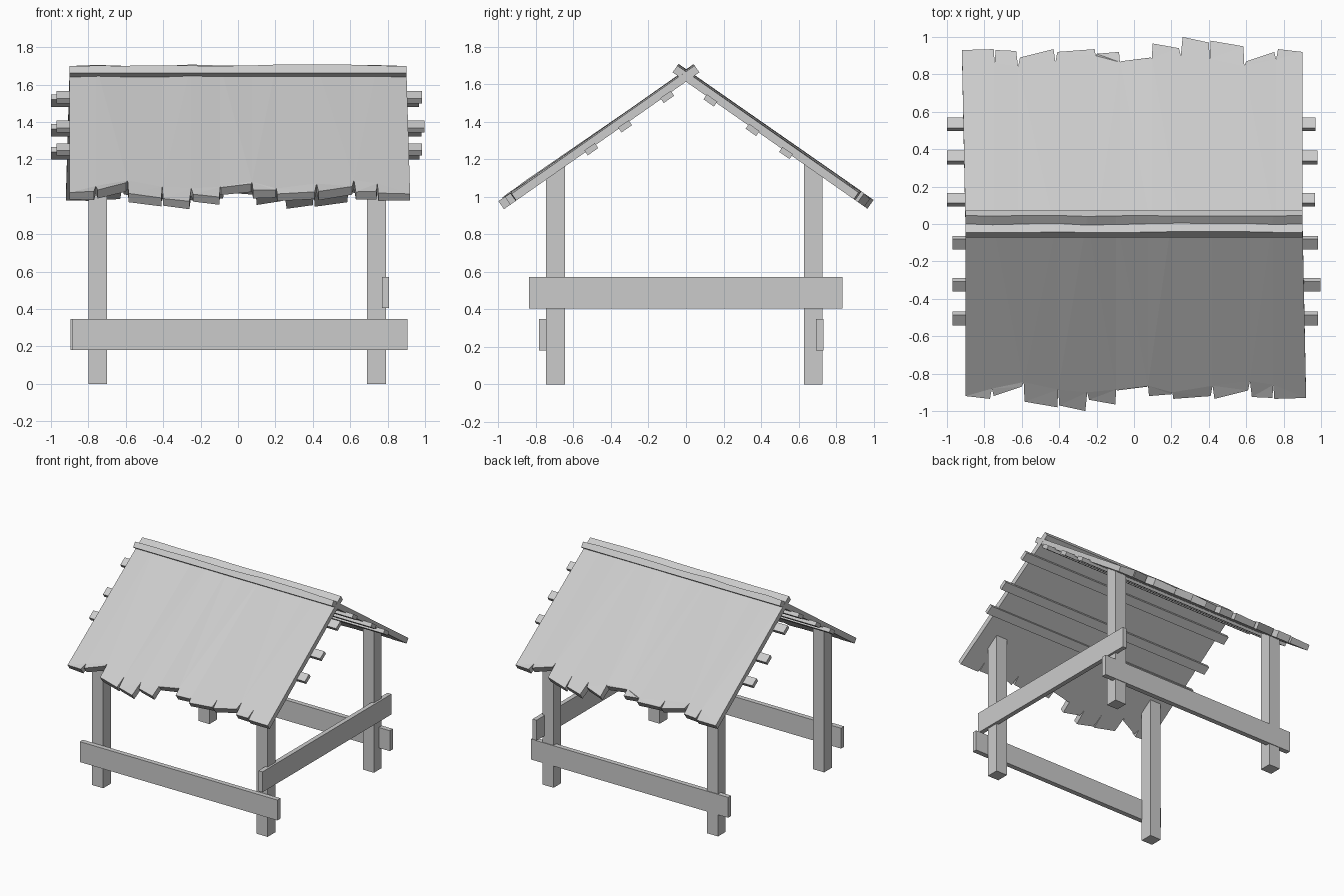
import bpy, bmesh, math, random
from mathutils import Matrix

if "Cube" in bpy.data.objects:
    bpy.data.objects.remove(bpy.data.objects["Cube"])

random.seed(4)
A = math.radians(35)
C, S = math.cos(A), math.sin(A)
RIDGE = 1.613            # height where the two roof undersides meet


def finish(name, bm):
    bmesh.ops.recalc_face_normals(bm, faces=bm.faces)
    me = bpy.data.meshes.new(name)
    bm.to_mesh(me)
    bm.free()
    ob = bpy.data.objects.new(name, me)
    bpy.context.collection.objects.link(ob)
    return ob


def box(name, x, y, z, tilt=0.0, slope_top=False):
    """Box from (min, max) ranges; optional tilt about x, or top cut to the roof slope."""
    bm = bmesh.new()
    bmesh.ops.create_cube(bm, size=1)
    size = [b - a for a, b in (x, y, z)]
    mid = [(a + b) / 2 for a, b in (x, y, z)]
    bmesh.ops.transform(bm, verts=bm.verts, matrix=Matrix.Translation(mid)
                        @ Matrix.Rotation(tilt, 4, 'X') @ Matrix.Diagonal((*size, 1)))
    if slope_top:
        for v in bm.verts:
            if v.co.z > mid[2]:
                v.co.z = RIDGE + 0.005 - abs(v.co.y) * S / C
    return finish(name, bm)


# Corner posts, tops cut to the roof slope
for xn, x in (("left", (-.80, -.70)), ("right", (.69, .79))):
    for yn, y in (("front", (-.745, -.645)), ("back", (.63, .728))):
        box(f"{yn}_{xn}_post", x, y, (0, 1.1), slope_top=True)

# Rails on three sides
box("front_rail", (-.885, .905), (-.783, -.743), (.18, .347))
box("back_rail", (-.895, .89), (.693, .733), (.18, .347))
box("right_rail", (.77, .807), (-.837, .833), (.405, .572))

# Roof battens under both slopes: x start, x end, y, z
battens = [(-.97, .985, -.10, 1.532), (-.97, .998, -.325, 1.375), (-.97, .985, -.505, 1.253),
           (-1.0, .968, .13, 1.513), (-1.0, .98, .355, 1.356), (-1.0, .97, .533, 1.233)]
for i, (x0, x1, y, z) in enumerate(battens):
    box(f"roof_batten_{i + 1}", (x0, x1), (y - .034, y + .034), (z - .016, z + .016),
        tilt=A if y < 0 else -A)

# Ragged plank ends at the eave: left x, left y, right x, right y
tips = [(-.92, .93, -.75, .935), (-.74, .93, -.63, .925), (-.61, .89, -.43, .935),
        (-.41, .92, -.21, .935), (-.20, .91, -.08, .92), (-.07, .87, .09, .89),
        (.10, .965, .24, .94), (.26, 1.0, .40, .97), (.41, .98, .585, .95),
        (.60, .87, .75, .92), (.77, .935, .90, .92)]
# Notches between the planks: x, y
notches = [(-.745, .86), (-.62, .84), (-.42, .865), (-.205, .90), (-.075, .865), (.095, .885),
           (.25, .90), (.405, .885), (.59, .845), (.76, .88)]


def roof_slope(name, turn):
    """Slab of joined planks crossing over the ridge, slightly uneven on top."""
    bm = bmesh.new()

    def pair(x, y, h):
        s = -.087 if y is None else (y - h * S) / C
        return [bm.verts.new((x, s * C + t * S, RIDGE - s * S + t * C)) for t in (0, h)]

    def uneven():
        return random.uniform(.046, .059)

    seam_x = [-.90] + [n[0] for n in notches] + [.90]
    edge = (0, len(tips))
    ridge = [pair(x, None, .044 if i in edge else random.uniform(.044, .056))
             for i, x in enumerate(seam_x)]
    apex = [None] + [pair(x, y, uneven()) for x, y in notches] + [None]
    for i, (xl, yl, xr, yr) in enumerate(tips):
        tl = pair(xl, yl, .044 if i == 0 else uneven())
        tr = pair(xr, yr, .044 if i == len(tips) - 1 else uneven())
        loop = [p for p in (ridge[i], ridge[i + 1], apex[i + 1], tr, tl, apex[i]) if p]
        bm.faces.new([p[0] for p in loop])
        bm.faces.new([p[1] for p in loop])
        for a, b in zip(loop, loop[1:] + loop[:1]):
            # no wall on the inner seams between ridge and notch
            seam = (a in ridge and b in apex) or (a in apex and b in ridge)
            if not seam:
                bm.faces.new((a[0], b[0], b[1], a[1]))
    bmesh.ops.triangulate(bm, faces=[f for f in bm.faces if len(f.verts) > 4])
    bmesh.ops.rotate(bm, verts=bm.verts, cent=(0, 0, 0), matrix=Matrix.Rotation(turn, 3, 'Z'))
    return finish(name, bm)


# Both roof slopes, the front one turned half round
roof_slope("back_roof_planks", 0)
roof_slope("front_roof_planks", math.pi)
